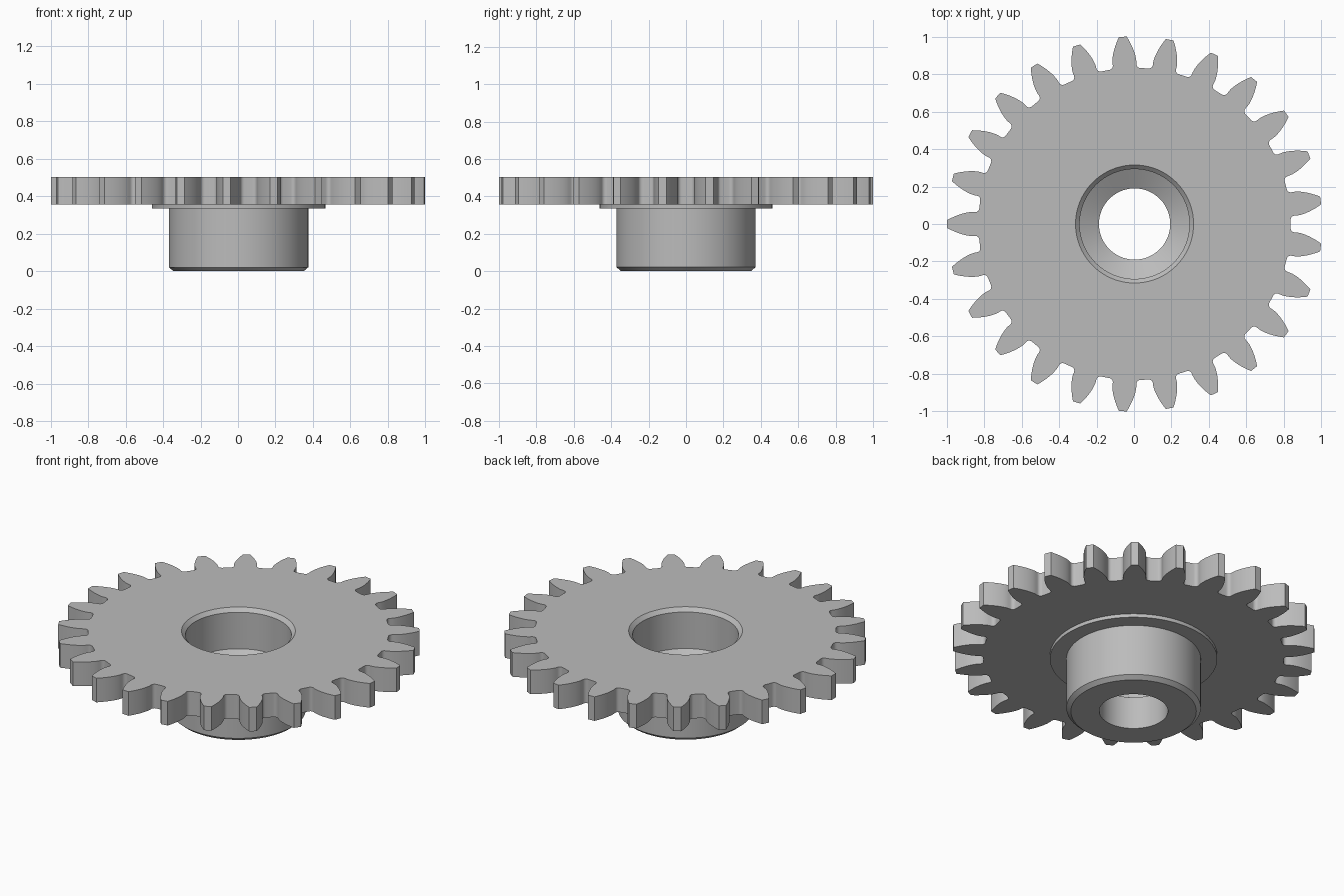
import bpy, bmesh, math

if "Cube" in bpy.data.objects:
    bpy.data.objects.remove(bpy.data.objects["Cube"], do_unlink=True)

TEETH, SEGMENTS = 25, 96
TIP, ROOT, BASE = 1.001, 0.833, 0.868      # tooth circle radii
TOP, UNDER = 0.503, 0.356                  # toothed disc heights
FILLET = 0.022
CENTRE_X = 0.003

steel = bpy.data.materials.new("steel_grey")
steel.use_nodes = True
colour = (0.5, 0.5, 0.5, 1)
steel.diffuse_color = colour
steel.node_tree.nodes["Principled BSDF"].inputs["Base Color"].default_value = colour


def half_tooth():
    """Polar points (radius, angle from the tooth axis), root to tip."""
    base_angle = 0.0737
    points = []
    # root fillet
    fillet_angle = base_angle + FILLET / (ROOT + FILLET)
    for i in range(6):
        t = math.pi / 2 * (1 - i / 5)
        r = ROOT + FILLET * (1 - math.sin(t))
        points.append((r, fillet_angle - FILLET * math.cos(t) / r))
    # involute flank
    for i in range(9):
        r = BASE + (TIP - BASE) * i / 8
        pressure = math.acos(BASE / r)
        points.append((r, base_angle - (math.tan(pressure) - pressure)))
    return points


def edge_loop(bm, points):
    verts = [bm.verts.new(p) for p in points]
    edges = [bm.edges.new((v, verts[(i + 1) % len(verts)])) for i, v in enumerate(verts)]
    return verts, edges


def skin(bm, a, b):
    for i in range(len(a)):
        j = (i + 1) % len(a)
        bm.faces.new((a[i], a[j], b[j], b[i]))


bm = bmesh.new()

# turned hub: chamfered bore, conical step, through hole, chamfered boss, flange
profile = [(0.315, TOP), (0.293, 0.481), (0.293, 0.258), (0.19, 0.198), (0.19, 0),
           (0.347, 0), (0.372, 0.021), (0.372, 0.334), (0.463, 0.334), (0.463, UNDER)]
rings = []
for r, z in profile:
    angles = [2 * math.pi * i / SEGMENTS for i in range(SEGMENTS)]
    rings.append(edge_loop(bm, [(r * math.cos(a) + CENTRE_X, r * math.sin(a), z) for a in angles]))
for (a, _), (b, _) in zip(rings, rings[1:]):
    skin(bm, a, b)

# tooth outline, the first tooth pointing along -x
half = half_tooth()
tooth = [(r, -a) for r, a in half] + [(r, a) for r, a in reversed(half)]
outline = []
for k in range(TEETH):
    axis = math.pi + 2 * math.pi * k / TEETH
    outline += [(r * math.cos(axis + a) + CENTRE_X, r * math.sin(axis + a)) for r, a in tooth]
upper, upper_edges = edge_loop(bm, [(x, y, TOP) for x, y in outline])
lower, lower_edges = edge_loop(bm, [(x, y, UNDER) for x, y in outline])
skin(bm, upper, lower)

# flat faces of the disc, joined to the bore rim and the flange
bmesh.ops.triangle_fill(bm, edges=upper_edges + rings[0][1], use_beauty=True, normal=(0, 0, 1))
bmesh.ops.triangle_fill(bm, edges=lower_edges + rings[-1][1], use_beauty=True, normal=(0, 0, -1))
bmesh.ops.recalc_face_normals(bm, faces=bm.faces)

mesh = bpy.data.meshes.new("spur_gear")
bm.to_mesh(mesh)
bm.free()
mesh.materials.append(steel)
gear = bpy.data.objects.new("spur_gear", mesh)
bpy.context.collection.objects.link(gear)
bpy.context.view_layer.objects.active = gear
gear.select_set(True)
bpy.ops.object.shade_smooth_by_angle(angle=math.radians(28))
